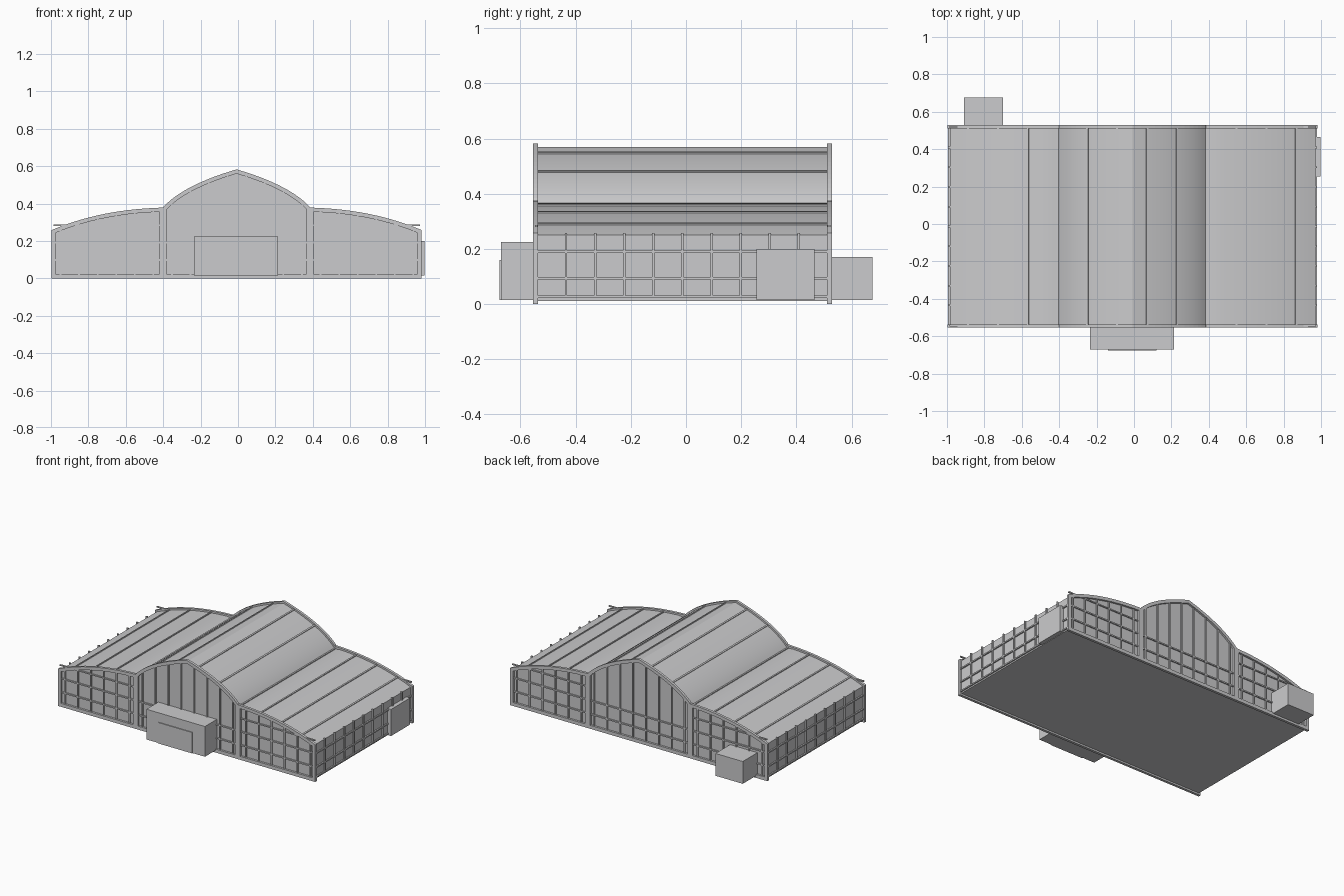
import bpy, bmesh, math
from mathutils import Vector, Matrix

if "Cube" in bpy.data.objects:
    bpy.data.objects.remove(bpy.data.objects["Cube"])

CX = -0.0075                  # centre line of the hall
Y0, Y1 = -0.54, 0.515         # end walls
HW = 0.977                    # half width of the hall
BAR = 0.009

grey = bpy.data.materials.new("light grey")
grey.diffuse_color = (0.6, 0.6, 0.61, 1)
grey.use_nodes = True
grey.node_tree.nodes["Principled BSDF"].inputs["Base Color"].default_value = grey.diffuse_color


def finish(name, bm, smooth=False):
    bmesh.ops.recalc_face_normals(bm, faces=bm.faces)
    me = bpy.data.meshes.new(name)
    bm.to_mesh(me)
    bm.free()
    me.materials.append(grey)
    ob = bpy.data.objects.new(name, me)
    bpy.context.collection.objects.link(ob)
    if smooth:
        bpy.context.view_layer.objects.active = ob
        ob.select_set(True)
        bpy.ops.object.shade_smooth_by_angle(angle=math.radians(20))
        ob.select_set(False)
    return ob


def add_box(bm, x0, x1, y0, y1, z0, z1, rot=0.0):
    mid = Vector(((x0 + x1) / 2, (y0 + y1) / 2, (z0 + z1) / 2))
    m = (Matrix.Translation(mid) @ Matrix.Rotation(rot, 4, 'Y')
         @ Matrix.Diagonal((x1 - x0, y1 - y0, z1 - z0, 1)))
    bmesh.ops.create_cube(bm, size=1, matrix=m)


def box(name, *dims):
    bm = bmesh.new()
    add_box(bm, *dims)
    return finish(name, bm)


def curve(a, b, c, n=14):
    out = []
    for i in range(n + 1):
        t = i / n
        out.append(tuple((1 - t) ** 2 * p + 2 * t * (1 - t) * q + t * t * r
                         for p, q, r in zip(a, b, c)))
    return out


def mirrored(pts):
    return [(-x, z) for x, z in reversed(pts)]


# Half roof profiles measured from the centre line
centre = curve((0, 0.57), (0.29, 0.485), (0.395, 0.36))
side = curve((0.395, 0.366), (0.72, 0.358), (HW, 0.25))
half = centre + side[1:]


def roof(x):
    """Height and slope of the roof at x."""
    d = abs(x - CX)
    for (xa, za), (xb, zb) in zip(half, half[1:]):
        if xa <= d <= xb:
            s = (zb - za) / (xb - xa)
            return za + s * (d - xa), s * (1 if x > CX else -1)
    return half[-1][1], 0.0


# Hall: one solid with the triple arched section
bm = bmesh.new()
section = [(-HW, 0.012)] + mirrored(half[1:]) + half + [(HW, 0.012)]
face = bm.faces.new([bm.verts.new((x + CX, Y0, z)) for x, z in section])
ext = bmesh.ops.extrude_face_region(bm, geom=[face])
bmesh.ops.translate(bm, vec=(0, Y1 - Y0, 0),
                    verts=[v for v in ext["geom"] if isinstance(v, bmesh.types.BMVert)])
finish("hall", bm, True)


def add_band(bm, pts, out, inn, y0, y1):
    """Frame that follows a path, offset to both sides with mitred corners."""
    p = [Vector(q) for q in pts]
    rings = []
    for i, q in enumerate(p):
        ns = []
        for a, b in ((i - 1, i), (i, i + 1)):
            if a >= 0 and b < len(p):
                d = (p[b] - p[a]).normalized()
                ns.append(Vector((-d.y, d.x)))
        n = sum(ns, Vector((0, 0))).normalized()
        n = n / max(n.dot(ns[0]), 0.6)
        o, k = q + n * out, q - n * inn
        rings.append([bm.verts.new((v.x + CX, y, v.y))
                      for v, y in ((o, y0), (o, y1), (k, y1), (k, y0))])
    for r, s in zip(rings, rings[1:]):
        for j in range(4):
            bm.faces.new((r[j], r[(j + 1) % 4], s[(j + 1) % 4], s[j]))
    bm.faces.new(rings[0])
    bm.faces.new(rings[-1])


# End frames around each bay, front and back
side_path = [(0.402, 0), (0.402, 0.366)] + side[1:-1] + [(HW, 0.25), (HW, 0)]
centre_path = ([(-0.384, 0), (-0.384, 0.37)] + mirrored(centre[1:-1])
               + centre[:-1] + [(0.384, 0.37), (0.384, 0)])
for label, a, b in (("front", Y0 - 0.014, Y0 + 0.004), ("back", Y1 - 0.004, Y1 + 0.014)):
    bm = bmesh.new()
    for path in (centre_path, side_path, mirrored(side_path)):
        add_band(bm, path, 0.012, 0.01, a, b)
    add_box(bm, CX - HW, CX + HW, a, b, 0, 0.024)
    finish(label + "_bay_frames", bm)

# Glazing bars on the end walls
for label, a, b in (("front", Y0 - 0.008, Y0 + 0.002), ("back", Y1 - 0.002, Y1 + 0.008)):
    bm = bmesh.new()
    for k in range(20):
        x = -0.949 + 0.0993 * k
        add_box(bm, x - BAR / 2, x + BAR / 2, a, b, 0.024, roof(x)[0] - 0.005)
    for z in (0.098, 0.192):
        add_box(bm, CX - HW, CX + HW, a, b, z - BAR / 2, z + BAR / 2)
    for s in (-1, 1):
        xs = sorted((CX + s * 0.40, CX + s * 0.98))
        add_box(bm, *xs, a, b, 0.279, 0.287)
    finish(label + "_glazing_bars", bm)

# Glazing bars on the side walls
for label, s in (("left", -1), ("right", 1)):
    bm = bmesh.new()
    x0, x1 = sorted((CX + s * (HW - 0.003), CX + s * (HW + 0.009)))
    for k in range(9):
        y = -0.435 + 0.1055 * k
        add_box(bm, x0, x1, y - BAR / 2, y + BAR / 2, 0.024, 0.258)
    for z in (0.026, 0.094, 0.19):
        add_box(bm, x0, x1, Y0, Y1, z - BAR / 2, z + BAR / 2)
    finish(label + "_glazing_bars", bm)

# Roof ribs running front to back, tilted to the slope
bm = bmesh.new()
for k in range(12):
    x = -0.886 + 0.1593 * k
    z, slope = roof(x)
    if k in (3, 8):
        slope = 0
    add_box(bm, x - 0.005, x + 0.005, Y0, Y1, z - 0.006, z + 0.006, -math.atan(slope))
finish("roof_ribs", bm)

# Entrance block, its door panel, and the two annexes
box("entrance_block", -0.235, 0.215, -0.67, Y0, 0.015, 0.225)
box("entrance_door", -0.14, 0.12, -0.676, -0.668, 0.015, 0.16)
box("back_annex", -0.91, -0.70, Y1, 0.676, 0.015, 0.17)
box("side_annex", 0.95, 0.998, 0.255, 0.465, 0.015, 0.2)
